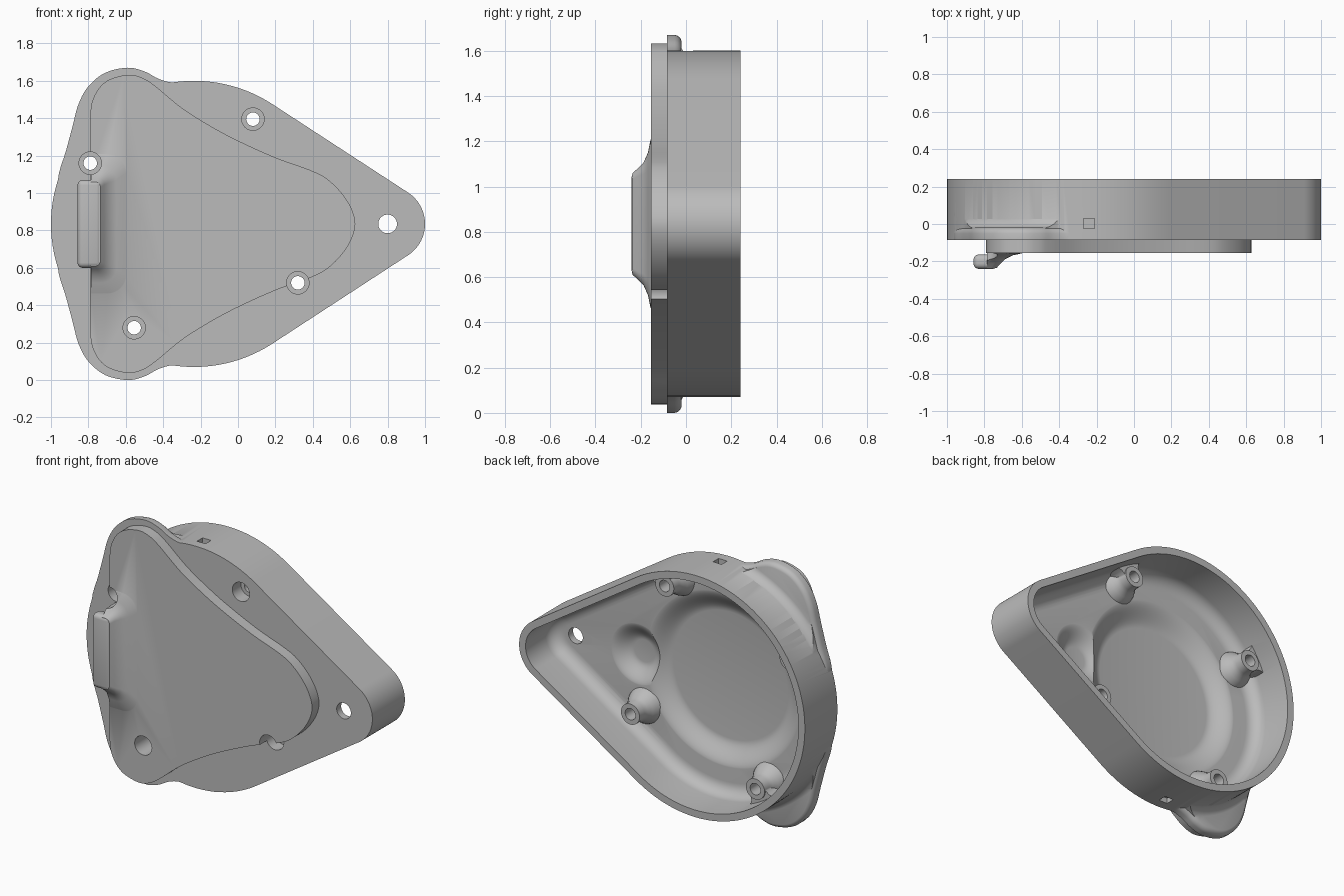
import bpy, bmesh, math
from mathutils import Vector

MID = 0.835                      # height of the mirror line
HUB = Vector((-0.235, MID))      # centre of the round end
TIP = Vector((0.80, MID))        # centre of the pointed end

old = bpy.data.objects.get("Cube")
if old:
    bpy.data.objects.remove(old, do_unlink=True)

grey = bpy.data.materials.new("plain_grey")
grey.use_nodes = True
colour = (0.5, 0.5, 0.5, 1)
grey.diffuse_color = colour
grey.node_tree.nodes["Principled BSDF"].inputs["Base Color"].default_value = colour


def arc(c, r, a0, a1, n):
    return [(c[0] + r * math.cos(a0 + (a1 - a0) * i / n),
             c[1] + r * math.sin(a0 + (a1 - a0) * i / n)) for i in range(n + 1)]


def circle(c, r, n=40):
    return arc(c, r, 0, math.tau, n)[:-1]


def teardrop(inset):
    big, small = 0.765 - inset, 0.2 - inset
    phi = math.acos((big - small) / (TIP - HUB).length)
    return arc(HUB, big, phi, math.tau - phi, 84) + arc(TIP, small, -phi, phi, 28)


def mirrored_spline(half, steps=5):
    """Closed smooth outline from points (x, height above mirror line)."""
    lower = [(x, -h) for x, h in reversed(half) if h > 0]
    pts = [Vector(p) for p in half + lower]
    n, out = len(pts), []
    for i in range(n):
        a, b, c, d = (pts[(i + k) % n] for k in (-1, 0, 1, 2))
        for s in range(steps):
            t = s / steps
            p = 0.5 * (2 * b + (c - a) * t + (2 * a - 5 * b + 4 * c - d) * t ** 2
                       + (3 * b - a - 3 * c + d) * t ** 3)
            out.append((p.x, p.y + MID))
    return out


def loft(name, rings):
    """Solid through outlines given as (points, y), capped at both ends."""
    bm = bmesh.new()
    loops = [[bm.verts.new((x, y, z)) for x, z in pts] for pts, y in rings]
    n = len(loops[0])
    for a, b in zip(loops, loops[1:]):
        for i in range(n):
            j = (i + 1) % n
            bm.faces.new((a[i], a[j], b[j], b[i]))
    bm.faces.new(loops[0])
    bm.faces.new(loops[-1])
    bmesh.ops.recalc_face_normals(bm, faces=bm.faces)
    mesh = bpy.data.meshes.new(name)
    bm.to_mesh(mesh)
    bm.free()
    mesh.materials.append(grey)
    ob = bpy.data.objects.new(name, mesh)
    bpy.context.collection.objects.link(ob)
    return ob


def turned(name, c, profile, n=40):
    return loft(name, [(circle(c, r, n), y) for r, y in profile])


def box(name, x0, x1, y0, y1, z0, z1):
    rect = [(x0, z0), (x1, z0), (x1, z1), (x0, z1)]
    return loft(name, [(rect, y0), (rect, y1)])


def apply_all(ob):
    bpy.context.view_layer.objects.active = ob
    for m in list(ob.modifiers):
        bpy.ops.object.modifier_apply(modifier=m.name)


def combine(ob, other, op):
    m = ob.modifiers.new(op, "BOOLEAN")
    m.operation, m.solver, m.object = op, "EXACT", other
    apply_all(ob)
    bpy.data.objects.remove(other, do_unlink=True)


def shrink(pts, d):
    """Move an outline inward along its normals."""
    out = []
    for i, p in enumerate(pts):
        t = Vector(pts[(i + 1) % len(pts)]) - Vector(pts[i - 1])
        t.normalize()
        out.append((p[0] + t.y * d, p[1] - t.x * d))
    return out


# Main teardrop body
shell = loft("cover_shell", [(teardrop(0), -0.085), (teardrop(0), 0.24)])

# Eared flange with a rounded back edge
ears = mirrored_spline([(-0.94, 0.1), (-0.962, 0.24), (-0.92, 0.39), (-0.885, 0.52),
                        (-0.853, 0.64), (-0.80, 0.735), (-0.71, 0.808), (-0.59, 0.835),
                        (-0.50, 0.815), (-0.43, 0.778), (-0.36, 0.757), (-0.27, 0.755),
                        (-0.15, 0.7), (-0.1, 0.5)])
flange = loft("flange", [(ears, -0.085), (ears, -0.05), (shrink(ears, 0.004), -0.037),
                         (shrink(ears, 0.013), -0.026), (shrink(ears, 0.026), -0.02)])
combine(shell, flange, "UNION")

# Concave blend between flange and body wall
blend = loft("blend", [(teardrop(-d), y) for d, y in
                       ((0.05, -0.04), (0.05, -0.021), (0.03, -0.013), (0.014, 0.001), (0.004, 0.018),
                        (-0.003, 0.035))])
combine(blend, loft("ear_limit", [(shrink(ears, 0.02), -0.2), (shrink(ears, 0.02), 0.2)]),
        "INTERSECT")
combine(shell, blend, "UNION")

# Raised pad on the front
pad = mirrored_spline([(-0.79, 0), (-0.79, 0.3), (-0.79, 0.58), (-0.765, 0.69), (-0.7, 0.765),
                       (-0.59, 0.797), (-0.51, 0.78), (-0.44, 0.735), (-0.3, 0.62),
                       (-0.15, 0.525), (0, 0.445), (0.2, 0.355), (0.38, 0.29), (0.47, 0.245),
                       (0.55, 0.17), (0.605, 0.085), (0.627, 0)])
combine(shell, loft("pad", [(pad, -0.155), (pad, -0.07)]), "UNION")


# Flared latch base and overhanging grip
def d_shape(right, half, r):
    x = right - r
    return ([(-0.787, MID - half)] + arc((x, MID - half + r), r, -math.pi / 2, 0, 8)
            + arc((x, MID + half - r), r, 0, math.pi / 2, 8) + [(-0.787, MID + half)])


latch = loft("latch", [(d_shape(*p), y) for p, y in
                       (((-0.58, 0.39, 0.1), -0.145), ((-0.60, 0.37, 0.1), -0.157),
                        ((-0.65, 0.315, 0.08), -0.168), ((-0.69, 0.27, 0.05), -0.188),
                        ((-0.715, 0.245, 0.035), -0.213), ((-0.735, 0.225, 0.03), -0.236))])
combine(shell, latch, "UNION")
grip = box("grip", -0.858, -0.728, -0.24, -0.163, MID - 0.235, MID + 0.235)
bevel = grip.modifiers.new("round", "BEVEL")
bevel.width, bevel.segments = 0.028, 4
apply_all(grip)
combine(shell, grip, "UNION")

# Open back cavity with a filleted floor
fillet = [(0.045 + 0.08 * (1 - math.cos(a)), 0.04 - 0.08 * math.sin(a))
          for a in (math.pi / 2 * i / 7 for i in range(8))]
combine(shell, loft("cavity", [(teardrop(0.045), 0.3)] + [(teardrop(i), y) for i, y in fillet]),
        "DIFFERENCE")


# Round pockets with soft sides in the floor
def pocket(c, inner, outer, depth, n):
    steps = [i / 10 for i in range(11)]
    prof = [(inner + (outer - inner) * t, depth + (-0.039 - depth) * t * t * (3 - 2 * t))
            for t in steps]
    combine(shell, turned("pocket", c, prof + [(outer, 0.0)], n), "DIFFERENCE")


pocket(HUB, 0.40, 0.555, -0.11, 96)
pocket((0.36, MID), 0.07, 0.2, -0.10, 48)

# Screw bosses, three of them tied to the wall by flared webs
bosses = [((0.08, 1.395), True), ((-0.79, 1.16), True),
          ((0.32, 0.52), False), ((-0.555, 0.28), True)]
for c, webbed in bosses:
    combine(shell, turned("boss", c, [(0.115, -0.05), (0.105, -0.025), (0.09, 0.0), (0.073, 0.025),
                                      (0.066, 0.05), (0.065, 0.10)]), "UNION")
    if webbed:
        out = (Vector(c) - HUB).normalized()
        side = Vector((-out.y, out.x))
        flare = [(0.0, 0.062), (0.03, 0.06), (0.055, 0.07), (0.088, 0.1)]
        pts = [Vector(c) + out * d + side * w for d, w in flare]
        pts += [Vector(c) + out * d - side * w for d, w in reversed(flare)]
        combine(shell, loft("web", [(pts, -0.05), (pts, 0.092)]), "UNION")

# Counterbored screw holes and the plain hole at the tip
for c, _ in bosses:
    combine(shell, turned("counterbore", c, [(0.06, -0.3), (0.06, 0.0)]), "DIFFERENCE")
    combine(shell, turned("screw_hole", c, [(0.036, -0.3), (0.036, 0.3)]), "DIFFERENCE")
combine(shell, turned("tip_hole", TIP, [(0.05, -0.3), (0.05, 0.3)]), "DIFFERENCE")

# Small square clip recesses, top and bottom
for s in (1, -1):
    z0, z1 = sorted((MID + s * 0.73, MID + s * 0.80))
    combine(shell, box("clip_recess", -0.27, -0.21, -0.025, 0.03, z0, z1), "DIFFERENCE")

# One material and smooth shading with sharp edges kept
shell.data.materials.clear()
shell.data.materials.append(grey)
for f in shell.data.polygons:
    f.material_index = 0
bpy.ops.object.select_all(action="DESELECT")
shell.select_set(True)
bpy.context.view_layer.objects.active = shell
bpy.ops.object.shade_smooth_by_angle(angle=math.radians(32))
